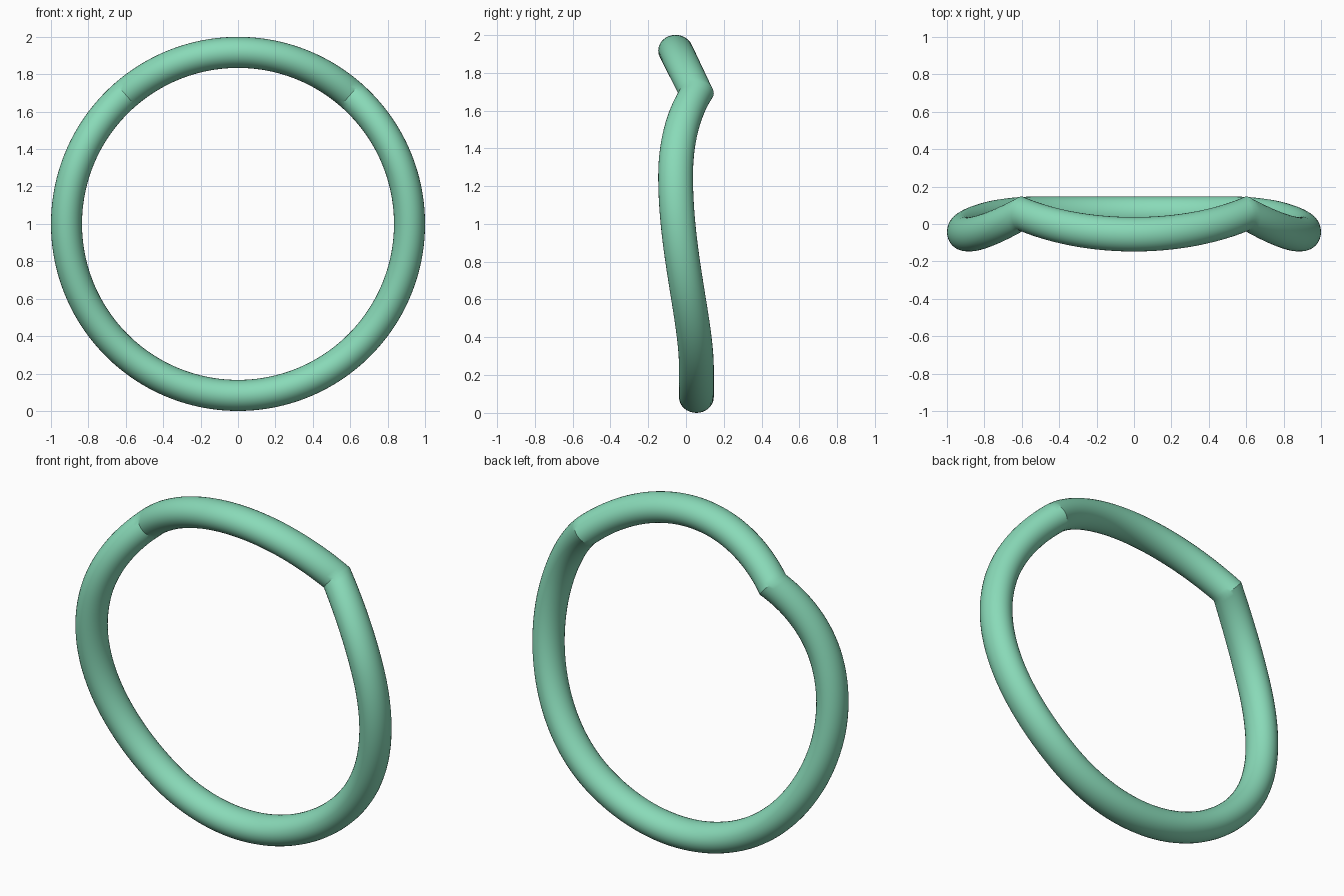
import bpy, bmesh, math
from math import sin, cos, pi, radians

if "Cube" in bpy.data.objects:
    bpy.data.objects.remove(bpy.data.objects["Cube"])

R_MID, R_RAD, R_Y, AMP = 0.917, 0.083, 0.092, 0.055
KINK, DIP, FLAT = radians(41), radians(74), radians(146)
SIDES = 32

# Front-to-back wave of the band, by angle from the top
def wave(t):
    if t <= KINK:
        return AMP * (2 * (1 - cos(t)) / (1 - cos(KINK)) - 1)
    if t <= DIP:
        return AMP * (2 * ((DIP - t) / (DIP - KINK)) ** 2 - 1)
    if t <= FLAT:
        return -AMP * cos(pi * (t - DIP) / (FLAT - DIP))
    return AMP

# Ring stations on one half, with one exactly on the crease, then mirrored
half = [KINK * i / 24 for i in range(24)]
half += [KINK + (pi - KINK) * i / 80 for i in range(81)]
angles = half + [-t for t in reversed(half[1:-1])]

# Sweep the rounded section round the ring
bm = bmesh.new()
rings = []
for t in angles:
    y0 = wave(abs(t))
    ring = []
    for k in range(SIDES):
        a = 2 * pi * k / SIDES
        r = R_MID + R_RAD * cos(a)
        ring.append(bm.verts.new((r * sin(t), y0 + R_Y * sin(a), 1 + r * cos(t))))
    rings.append(ring)
for i, ring in enumerate(rings):
    nxt = rings[(i + 1) % len(rings)]
    for k in range(SIDES):
        j = (k + 1) % SIDES
        bm.faces.new((ring[k], ring[j], nxt[j], nxt[k]))
bmesh.ops.recalc_face_normals(bm, faces=bm.faces)

mesh = bpy.data.meshes.new("wavy_ring_band")
bm.to_mesh(mesh)
bm.free()
band = bpy.data.objects.new("wavy_ring_band", mesh)
bpy.context.collection.objects.link(band)

# Green finish and smooth shading
mat = bpy.data.materials.new("soft_green")
mat.diffuse_color = (0.25, 0.70, 0.48, 1)
mat.use_nodes = True
mat.node_tree.nodes["Principled BSDF"].inputs["Base Color"].default_value = mat.diffuse_color
mesh.materials.append(mat)
bpy.context.view_layer.objects.active = band
band.select_set(True)
bpy.ops.object.shade_smooth_by_angle(angle=radians(30))
